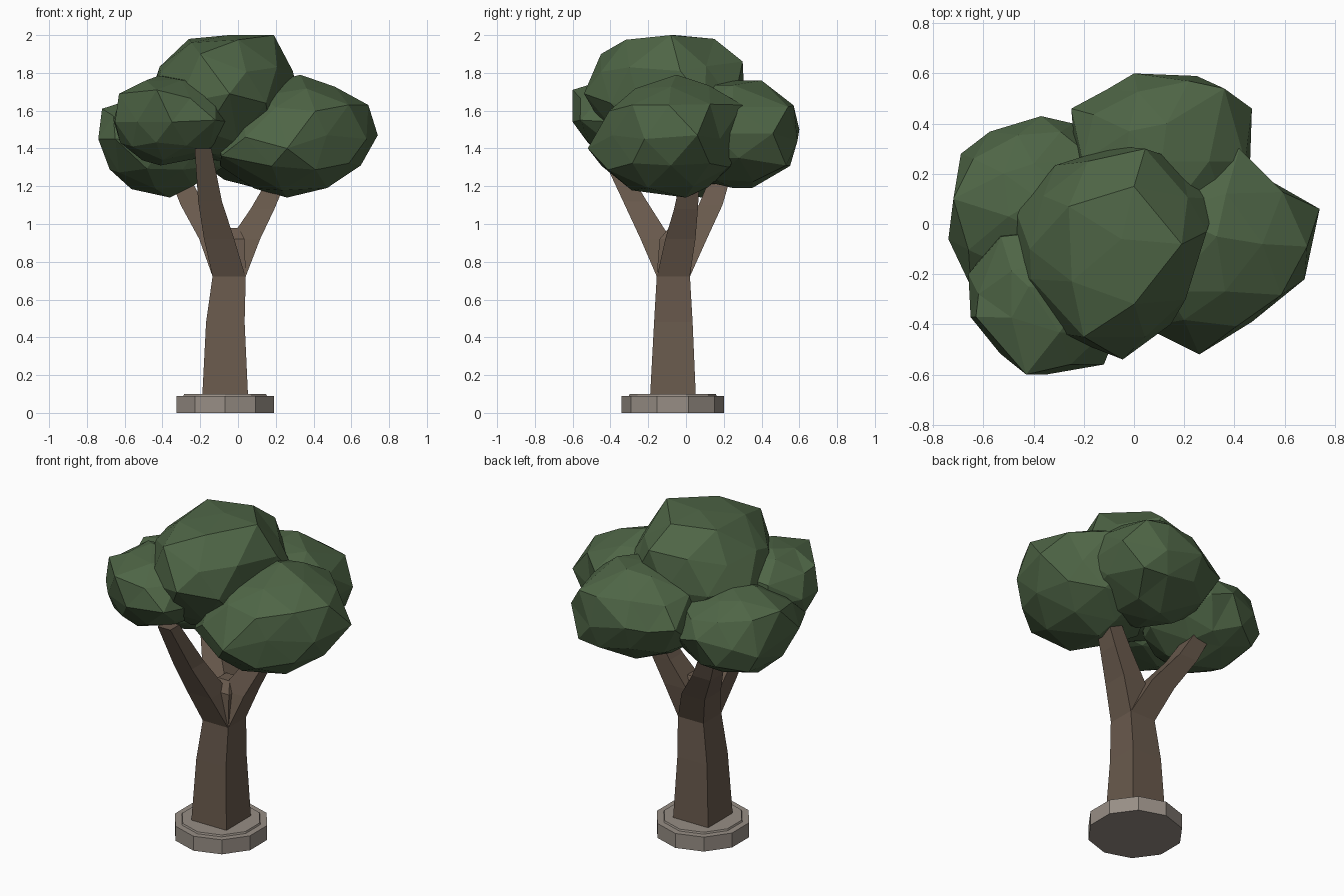
import bpy, bmesh, math, random
from mathutils import Vector


def material(name, rgb):
    m = bpy.data.materials.new(name)
    m.diffuse_color = (*rgb, 1.0)
    return m


LEAF = material("leaf green", (0.077, 0.131, 0.061))
BARK = material("bark brown", (0.142, 0.102, 0.074))
STONE = material("stone grey", (0.310, 0.270, 0.234))


def finish(bm, name, mat):
    bmesh.ops.recalc_face_normals(bm, faces=bm.faces)
    mesh = bpy.data.meshes.new(name)
    bm.to_mesh(mesh)
    bm.free()
    mesh.materials.append(mat)
    obj = bpy.data.objects.new(name, mesh)
    bpy.context.collection.objects.link(obj)
    return obj


def loft(name, mat, sides, turn, rings):
    """Closed solid through horizontal rings given as (x, y, z, radius)."""
    bm = bmesh.new()
    loops = []
    for x, y, z, r in rings:
        loops.append([bm.verts.new((x + r * math.cos(turn + math.tau * i / sides),
                                    y + r * math.sin(turn + math.tau * i / sides), z))
                      for i in range(sides)])
    for a, b in zip(loops, loops[1:]):
        for i in range(sides):
            j = (i + 1) % sides
            bm.faces.new((a[i], a[j], b[j], b[i]))
    bm.faces.new(loops[0][::-1])
    bm.faces.new(loops[-1])
    return finish(bm, name, mat)


def square_limb(name, path):
    """Four-sided limb; path points are (x, y, z, half width)."""
    return loft(name, BARK, 4, math.pi / 4,
                [(x, y, z, h * math.sqrt(2)) for x, y, z, h in path])


def leaf_clump(name, centre, radii, seed, tips):
    """Faceted ball whose surface is pulled smoothly towards a few tips."""
    rng = random.Random(seed)
    bm = bmesh.new()
    bmesh.ops.create_icosphere(bm, subdivisions=2, radius=1.0)
    pulls = [Vector([(t[k] - centre[k]) / radii[k] for k in range(3)]) for t in tips]
    free = list(bm.verts)
    snapped = {}
    for p in pulls:
        v = min(free, key=lambda w: w.co.angle(p))
        free.remove(v)
        snapped[v] = p
    for v in free:
        total, size = 0.25, 0.25
        for p in pulls:
            w = math.exp(-(v.co.angle(p) / 0.45) ** 2)
            total += w
            size += w * p.length
        v.co *= size / total * rng.uniform(0.94, 1.02)
    for v, p in snapped.items():
        v.co = p
    # Keep the clump inside the crown and between its lowest and highest tips
    low = (-0.74, -0.60, min(t[2] for t in tips))
    high = (0.74, 0.60, max(t[2] for t in tips))
    for v in bm.verts:
        v.co = Vector([min(max(centre[k] + v.co[k] * radii[k], low[k]), high[k])
                       for k in range(3)])
    return finish(bm, name, LEAF)


# Ten-sided stone base with a raised inner step
loft("stone_base", STONE, 10, math.pi / 2,
     [(-0.068, -0.07, z, r) for z, r in
      ((0, 0.272), (0.09, 0.272), (0.09, 0.232), (0.10, 0.228))])

# Square trunk, tapering, leaning a little, closing between the branches
square_limb("trunk", [(-0.068, -0.069, 0.09, 0.121), (-0.067, -0.067, 0.48, 0.102),
                      (-0.047, -0.067, 0.72, 0.088), (-0.045, -0.06, 0.92, 0.08),
                      (-0.035, -0.05, 0.98, 0.04)])

# Three branches spreading from the trunk top
FORK = (-0.047, -0.067, 0.72, 0.087)
square_limb("front_branch", [FORK, (-0.10, -0.16, 0.92, 0.08),
                             (-0.148, -0.27, 1.12, 0.063), (-0.185, -0.42, 1.40, 0.044)])
square_limb("back_left_branch", [FORK, (-0.125, 0.03, 0.92, 0.08),
                                 (-0.24, 0.13, 1.10, 0.063), (-0.37, 0.23, 1.38, 0.045)])
square_limb("right_branch", [FORK, (0.037, -0.03, 0.92, 0.08),
                             (0.13, 0.0, 1.08, 0.063), (0.24, 0.03, 1.30, 0.045)])

# Leaf clumps making up the crown
leaf_clump("top_leaves", (-0.07, -0.10, 1.64), (0.40, 0.40, 0.36), 3,
           [(0.19, -0.08, 2.0), (-0.26, 0.07, 1.98), (0.0, 0.15, 1.98),
            (-0.05, -0.06, 2.0), (0.045, 0.30, 1.86), (-0.20, -0.45, 1.90),
            (-0.045, -0.54, 1.69), (-0.47, 0.05, 1.66), (-0.41, -0.22, 1.80),
            (0.21, -0.24, 1.62), (0.33, 0.10, 1.65), (0.29, -0.03, 1.81),
            (0.0, -0.32, 1.43), (-0.05, -0.05, 1.33)])
leaf_clump("right_leaves", (0.30, -0.08, 1.46), (0.41, 0.40, 0.32), 5,
           [(0.74, 0.06, 1.47), (0.69, -0.09, 1.63), (0.65, -0.08, 1.31),
            (0.68, -0.22, 1.45), (0.42, 0.30, 1.63), (0.53, 0.18, 1.45),
            (0.33, -0.05, 1.79), (0.26, -0.52, 1.40), (0.26, 0.0, 1.14),
            (-0.09, -0.30, 1.36), (0.47, -0.39, 1.47), (0.13, -0.27, 1.68),
            (0.04, -0.41, 1.46)])
leaf_clump("back_leaves", (0.11, 0.25, 1.48), (0.36, 0.34, 0.30), 8,
           [(0.0, 0.60, 1.50), (0.25, 0.59, 1.44), (0.36, 0.54, 1.62),
            (0.47, 0.46, 1.48), (-0.25, 0.46, 1.50), (0.13, 0.40, 1.76),
            (0.10, 0.35, 1.19), (0.43, 0.28, 1.35), (0.37, 0.53, 1.31),
            (-0.02, 0.37, 1.74)])
leaf_clump("left_leaves", (-0.38, 0.10, 1.43), (0.34, 0.34, 0.28), 11,
           [(-0.74, -0.06, 1.45), (-0.72, 0.10, 1.61), (-0.69, 0.28, 1.38),
            (-0.37, 0.43, 1.46), (-0.36, 0.08, 1.14), (-0.68, 0.02, 1.29),
            (-0.65, -0.25, 1.45), (-0.50, 0.03, 1.68), (-0.08, 0.05, 1.30),
            (-0.64, 0.26, 1.59), (-0.40, 0.24, 1.64), (-0.24, 0.40, 1.42),
            (-0.32, 0.31, 1.25)])
leaf_clump("front_left_leaves", (-0.35, -0.28, 1.54), (0.30, 0.28, 0.24), 14,
           [(-0.43, -0.60, 1.71), (-0.12, -0.56, 1.55), (-0.63, -0.37, 1.69),
            (-0.66, -0.20, 1.55), (-0.05, -0.35, 1.65), (-0.41, -0.28, 1.31),
            (-0.42, -0.25, 1.785), (-0.56, -0.42, 1.41), (-0.18, -0.38, 1.39),
            (-0.53, -0.05, 1.66)])
